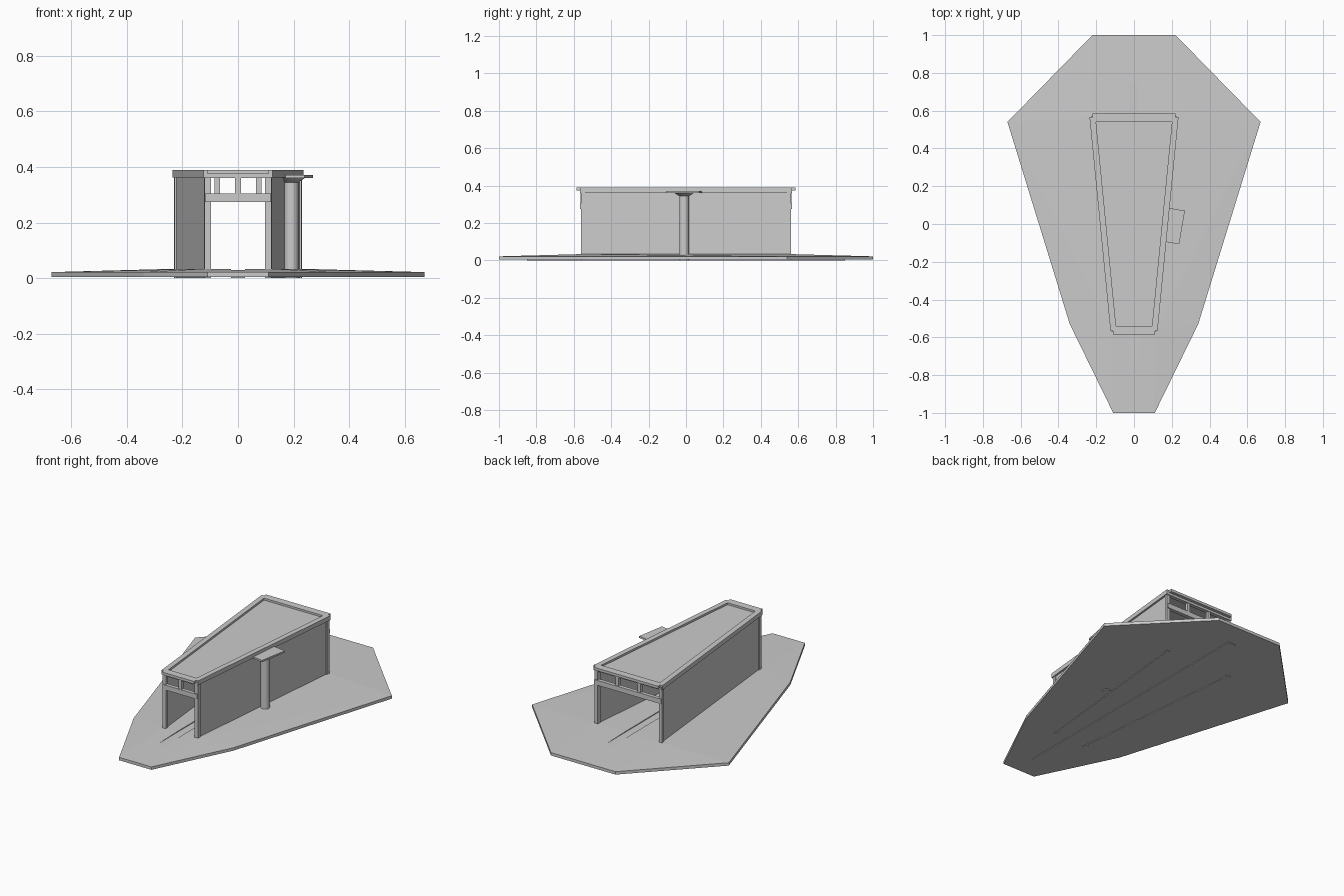
import bpy, bmesh, math
from mathutils import Matrix

old = bpy.data.objects.get("Cube")
if old:
    bpy.data.objects.remove(old, do_unlink=True)

grey = bpy.data.materials.new("light grey")
grey.use_nodes = True
grey.diffuse_color = (0.6, 0.6, 0.6, 1)
grey.node_tree.nodes["Principled BSDF"].inputs["Base Color"].default_value = (0.6, 0.6, 0.6, 1)


def finish(name, bm):
    bmesh.ops.recalc_face_normals(bm, faces=bm.faces)
    mesh = bpy.data.meshes.new(name)
    bm.to_mesh(mesh)
    bm.free()
    mesh.materials.append(grey)
    ob = bpy.data.objects.new(name, mesh)
    bpy.context.collection.objects.link(ob)
    return ob


def prism(name, outline, z0, z1):
    bm = bmesh.new()
    face = bm.faces.new([bm.verts.new((x, y, z0)) for x, y in outline])
    top = bmesh.ops.extrude_face_region(bm, geom=[face])["geom"]
    bmesh.ops.translate(bm, verts=[v for v in top if isinstance(v, bmesh.types.BMVert)],
                        vec=(0, 0, z1 - z0))
    return finish(name, bm)


def box(name, x0, x1, y0, y1, z0, z1):
    y0, y1 = sorted((y0, y1))
    return prism(name, [(x0, y0), (x1, y0), (x1, y1), (x0, y1)], z0, z1)


def cone(name, x, y, z0, z1, r0, r1):
    bm = bmesh.new()
    bmesh.ops.create_cone(bm, cap_ends=True, segments=24, radius1=r0, radius2=r1, depth=z1 - z0,
                          matrix=Matrix.Translation((x, y, (z0 + z1) / 2)))
    ob = finish(name, bm)
    bpy.ops.object.select_all(action="DESELECT")
    ob.select_set(True)
    bpy.context.view_layer.objects.active = ob
    bpy.ops.object.shade_smooth_by_angle(angle=math.radians(40))


def half_width(y):
    # The hall tapers from the back to the front
    return 0.173 + 0.098 * y


def strip(name, side, y0, y1, inner, outer, z0, z1):
    # Wall-like strip that follows the tapered side of the hall
    pts = [(half_width(y0) + inner, y0), (half_width(y0) + outer, y0),
           (half_width(y1) + outer, y1), (half_width(y1) + inner, y1)]
    prism(name, [(side * x, y) for x, y in pts], z0, z1)


END = 0.56

# Base plate: eight-sided outline rising gently to the hall floor
half = [(0.11, -1), (0.34, -0.53), (0.67, 0.54), (0.22, 1)]
bm = bmesh.new()
for s in (-1, 1):
    for x, y in half:
        for z in (0.004, 0.022):
            bm.verts.new((s * x, y, z))
    for y in (-END, END):
        bm.verts.new((s * half_width(y), y, 0.034))
bmesh.ops.convex_hull(bm, input=bm.verts)
base = finish("base_plate", bm)

# Shallow track groove through the hall
cutter = box("groove_cutter", -0.025, 0.025, -1.1, 1.1, 0.029, 0.1)
cutter.hide_render = True
cutter.hide_set(True)
cutter.display_type = "WIRE"
groove = base.modifiers.new("groove", "BOOLEAN")
groove.operation = "DIFFERENCE"
groove.object = cutter
groove.solver = "EXACT"

# Track bed under the plate
box("track_bed", -0.025, 0.025, -0.85, 0.85, 0, 0.015)

# Side walls and roof rims
for side, label in ((1, "left"), (-1, "right")):
    strip(label + "_wall", side, -END, END, -0.015, -0.004, 0, 0.38)
    strip(label + "_roof_rim", side, -0.566, 0.566, -0.025, 0.007, 0.363, 0.39)

# Roof deck, sunk below the rims
w0, w1 = half_width(-0.55) - 0.01, half_width(0.55) - 0.01
prism("roof_deck", [(-w0, -0.55), (w0, -0.55), (w1, 0.55), (-w1, 0.55)], 0.365, 0.378)

# Open gate frames at both ends
for d, label, mullions in ((-1, "front", (0,)), (1, "back", (-0.075, 0.075))):
    w = half_width(d * END)
    for side, hand in ((1, "left"), (-1, "right")):
        y0, y1 = sorted((d * 0.54, d * 0.562))
        strip(label + "_" + hand + "_column", side, y0, y1, -0.02, 0.002, 0, 0.38)
    box(label + "_lintel", -w, w, d * 0.545, d * 0.568, 0.275, 0.305)
    box(label + "_top_beam", -w, w, d * 0.545, d * 0.568, 0.36, 0.38)
    box(label + "_roof_rim", 0.008 - w, w - 0.008, d * 0.54, d * 0.586, 0.374, 0.39)
    for x in mullions:
        box(label + "_mullion", x - 0.01, x + 0.01, d * 0.547, d * 0.565, 0.3, 0.365)

# Side post with flared head and tilted top slab
cone("post", 0.192, -0.01, 0, 0.35, 0.026, 0.026)
cone("post_head", 0.192, -0.01, 0.345, 0.361, 0.026, 0.05)
slab = box("post_slab", -0.05, 0.05, -0.09, 0.09, 0, 0.011)
slab.location = (0.205, -0.01, 0.36)
slab.rotation_euler.z = -0.17
